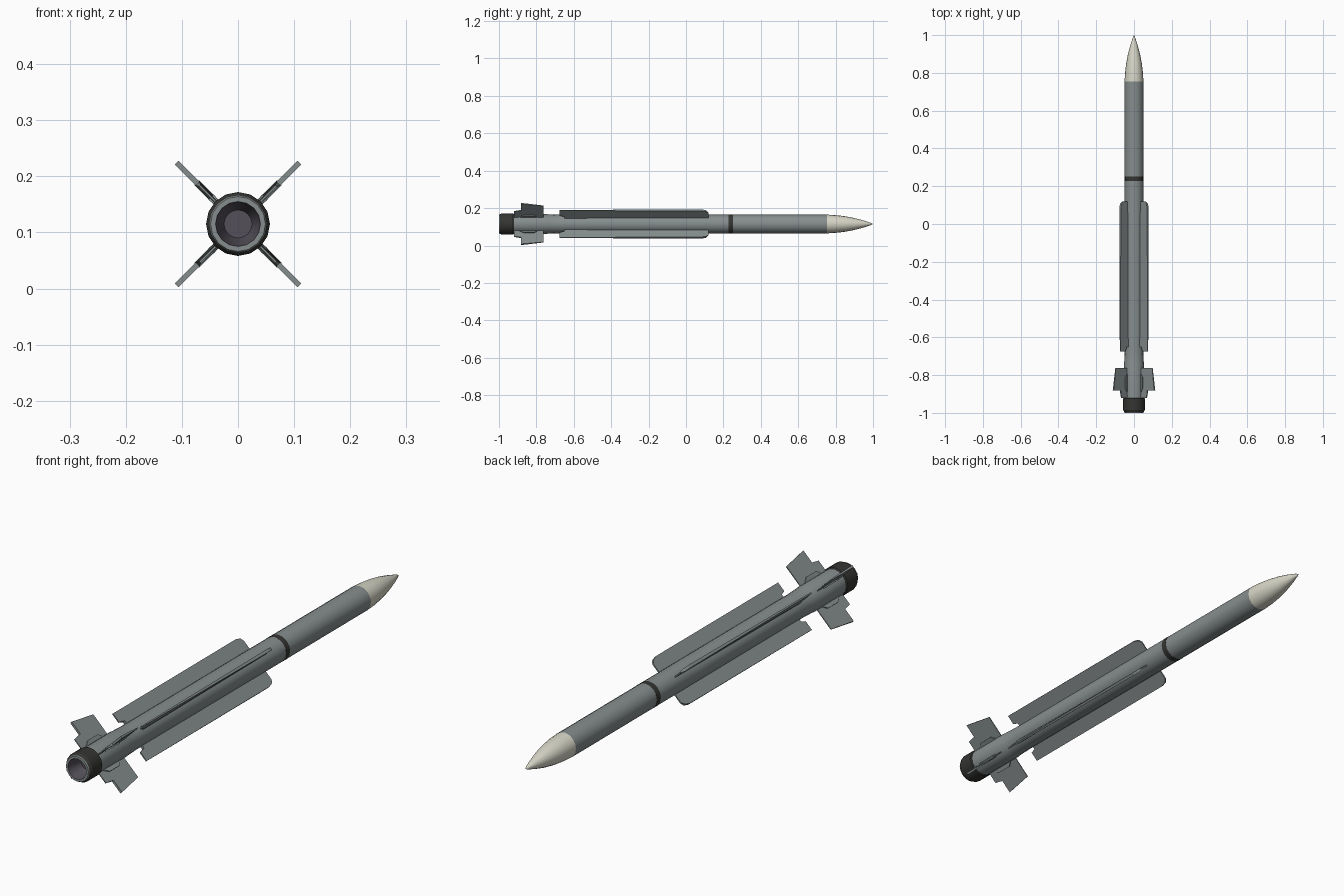
import bpy, bmesh, math
from mathutils import Vector

if "Cube" in bpy.data.objects:
    bpy.data.objects.remove(bpy.data.objects["Cube"])

ZC = 0.115   # height of the long axis
SIDES = 16


def material(name, rgb):
    m = bpy.data.materials.new(name)
    m.diffuse_color = (*rgb, 1)
    m.use_nodes = True
    m.node_tree.nodes["Principled BSDF"].inputs["Base Color"].default_value = m.diffuse_color
    return m


GREY = material("grey_paint", (0.24, 0.27, 0.27))
CREAM = material("cream_paint", (0.68, 0.67, 0.57))
DARK = material("dark_band", (0.035, 0.035, 0.032))
INNER = material("nozzle_metal", (0.09, 0.08, 0.10))


def finish(bm, name, mat):
    bmesh.ops.remove_doubles(bm, verts=bm.verts, dist=1e-6)
    bmesh.ops.recalc_face_normals(bm, faces=bm.faces)
    me = bpy.data.meshes.new(name)
    bm.to_mesh(me)
    bm.free()
    me.materials.append(mat)
    ob = bpy.data.objects.new(name, me)
    bpy.context.collection.objects.link(ob)
    ob.location.z = ZC
    return ob


def lathe(name, profile, mat):
    """Revolve (y, radius) points around the long axis."""
    bm = bmesh.new()
    vs = [bm.verts.new((r, y, 0)) for y, r in profile]
    es = [bm.edges.new(p) for p in zip(vs, vs[1:])]
    bmesh.ops.spin(bm, geom=vs + es, cent=(0, 0, 0), axis=(0, 1, 0),
                   angle=math.tau, steps=SIDES, use_duplicate=False)
    ob = finish(bm, name, mat)
    bpy.ops.object.select_all(action='DESELECT')
    ob.select_set(True)
    bpy.context.view_layer.objects.active = ob
    bpy.ops.object.shade_smooth_by_angle(angle=math.radians(30))
    return ob


def blade(name, outline, thick, angle, bevel):
    """Flat plate from (y, radius) outline, turned about the long axis."""
    bm = bmesh.new()
    out = Vector((math.cos(angle), 0, math.sin(angle)))
    side = Vector((-math.sin(angle), 0, math.cos(angle)))
    f = bm.faces.new([bm.verts.new(out * r + Vector((0, y, 0)) - side * thick / 2)
                      for y, r in outline])
    ext = bmesh.ops.extrude_face_region(bm, geom=[f])
    bmesh.ops.translate(bm, vec=side * thick,
                        verts=[g for g in ext["geom"] if isinstance(g, bmesh.types.BMVert)])
    # sharpen the leading and trailing ends
    ys = [y for y, r in outline]
    for v in bm.verts:
        if v.co.y > max(ys) - bevel or v.co.y < min(ys) + bevel:
            v.co -= side * v.co.dot(side) * 0.6
    return finish(bm, name, GREY)


# Body sections
lathe("body", [(0.228, 0), (0.228, 0.05), (-0.68, 0.05), (-0.74, 0.052),
               (-0.745, 0.053), (-0.93, 0.053), (-0.93, 0)], GREY)
lathe("dark_ring", [(0.252, 0), (0.252, 0.0505), (0.228, 0.0505), (0.228, 0)], DARK)
lathe("forward_body", [(0.755, 0), (0.755, 0.05), (0.252, 0.05), (0.252, 0)], GREY)

# Ogive nose
lathe("nose", [(0.755, 0.05), (0.80, 0.0475), (0.85, 0.0415), (0.90, 0.032),
               (0.95, 0.0185), (0.985, 0.007), (1.0, 0)], CREAM)

# Tail collar, its rim and the hollow nozzle
lathe("tail_collar", [(-0.92, 0.052), (-0.925, 0.057), (-0.985, 0.057),
                      (-0.995, 0.051)], DARK)
lathe("tail_rim", [(-0.995, 0.051), (-1.0, 0.049), (-1.0, 0.040)], GREY)
lathe("nozzle", [(-1.0, 0.040), (-0.985, 0.038), (-0.94, 0.025), (-0.94, 0)], INNER)

# Long wings and tail fins in an X
WING = [(0.12, 0.04), (0.12, 0.085), (0.108, 0.098), (0.085, 0.104),
        (-0.675, 0.104), (-0.675, 0.066), (-0.65, 0.06), (-0.65, 0.04)]
FIN = [(-0.762, 0.04), (-0.762, 0.138), (-0.882, 0.155), (-0.882, 0.102),
       (-0.92, 0.096), (-0.92, 0.04)]
for i in range(4):
    a = math.radians(45 + 90 * i)
    blade(f"wing_{i + 1}", WING, 0.012, a, 0.005)
    blade(f"tail_fin_{i + 1}", FIN, 0.009, a, 0.005)
    # thick fin root
    blade(f"fin_root_{i + 1}", [(-0.775, 0.04), (-0.81, 0.068), (-0.87, 0.068),
                                (-0.915, 0.04)], 0.014, a, 0.005)
